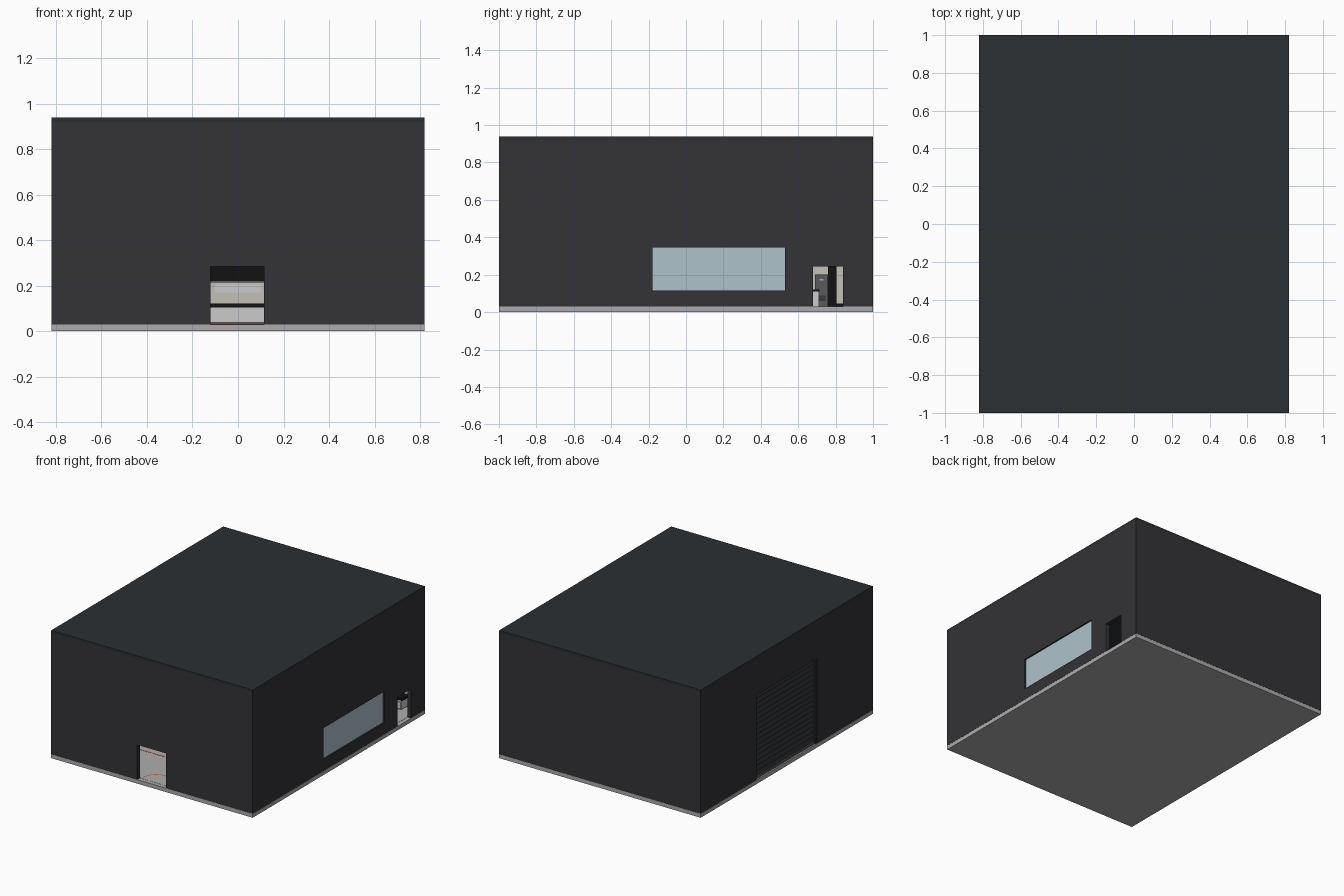
import bpy, math

if "Cube" in bpy.data.objects:
    bpy.data.objects.remove(bpy.data.objects["Cube"])

def mat(name, r, g, b, a=1):
    m = bpy.data.materials.new(name)
    m.diffuse_color = (r, g, b, a)
    m.use_nodes = True
    m.node_tree.nodes["Principled BSDF"].inputs["Base Color"].default_value = m.diffuse_color
    return m

WALL = mat("charcoal_cladding", .033, .033, .037)
ROOF = mat("roof_metal", .024, .029, .033)
CONC = mat("concrete", .42, .41, .42)
FLOOR = mat("pale_floor", .42, .42, .42)
CREAM = mat("cream_lining", .55, .53, .47)
WHITE = mat("white_cabinet", .62, .62, .63)
BLACK = mat("black", .006, .006, .006)
STEEL = mat("grey_steel", .1, .1, .11)
SLAT = mat("shutter_grey", .04, .042, .046)
ORANGE = mat("orange_paint", .6, .13, .04)
GLASS = mat("window_glass", .42, .55, .6, .6)

def box(name, x, y, z, m):
    """Box from (min, max) ranges."""
    bpy.ops.mesh.primitive_cube_add(size=1)
    o = bpy.context.object
    o.name = name
    for v in o.data.vertices:
        v.co = [(r[0] + r[1]) / 2 + c * (r[1] - r[0]) for c, r in zip(v.co, (x, y, z))]
    o.data.materials.append(m)
    return o

X, Y, T, F = .82, 1.0, .03, .03   # half width, half depth, wall thickness, floor level

# slab, roof and the hollow wall shell with its four openings
box("floor_slab", (-X, X), (-Y, Y), (0, F - .001), CONC)
box("interior_floor", (-X + T, X - T), (-Y + T, Y - T), (F - .001, F), FLOOR)
box("roof", (-X, X), (-Y, Y), (.92, .94), ROOF)
shell = box("wall_shell", (-X, X), (-Y, Y), (F, .92), WALL)

cutters = [
    box("room_cutter", (-X + T, X - T), (-Y + T, Y - T), (0, 1), CREAM),
    box("front_door_cutter", (-.12, .115), (-1.1, -.9), (0, .285), WALL),
    box("side_door_cutter", (.7, .9), (.68, .84), (0, .245), WALL),
    box("window_cutter", (.7, .9), (-.18, .53), (.115, .345), WALL),
    box("shutter_cutter", (-.9, -.7), (-.35, .36), (0, .655), WALL),
]
for c in cutters:
    c.hide_render = True
    c.hide_set(True)
    mod = shell.modifiers.new(c.name, 'BOOLEAN')
    mod.operation = 'DIFFERENCE'
    mod.solver = 'EXACT'
    mod.material_mode = 'TRANSFER'
    mod.object = c
bpy.context.view_layer.objects.active = shell
for mod in list(shell.modifiers):
    bpy.ops.object.modifier_apply(modifier=mod.name)
for c in cutters:
    bpy.data.objects.remove(c)

# side window pane
box("window_pane", (X - .015, X - .01), (-.18, .53), (.115, .345), GLASS)

# roller shutter: overlapping slats, guide rails and bottom bar
n, z0, z1 = 16, .045, .655
h = (z1 - z0) / n
box("shutter_backing", (-X + .02, -X + .026), (-.35, .36), (F, z1), SLAT)
for i in range(n):
    box("shutter_slat", (-X + .014, -X + .021), (-.345, .355),
        (z0 + i * h + .005, z0 + (i + 1) * h), SLAT)
box("shutter_bottom_bar", (-X + .01, -X + .022), (-.345, .355), (F, z0), STEEL)
for y in (-.35, .345):
    box("shutter_rail", (-X + .004, -X + .024), (y, y + .015), (F, z1), WALL)

# back wall counter run with cupboards and wall units
B = Y - T
box("counter_base", (-.6, .7), (B - .07, B), (.038, .105), WHITE)
box("counter_plinth", (-.59, .69), (B - .06, B), (F, .038), STEEL)
box("counter_top", (-.61, .71), (B - .075, B), (.105, .122), BLACK)
for i in range(6):
    x = -.6 + i * 1.3 / 6
    box("cupboard_front", (x + .003, x + 1.3 / 6 - .003), (B - .074, B - .07), (.04, .092), WHITE)
box("pinboard", (-.1, .1), (B - .004, B), (.17, .208), WHITE)
box("wall_rail", (-.6, .7), (B - .012, B), (.213, .22), STEEL)
box("dark_wall_band", (-.6, .7), (B - .01, B), (.22, .31), BLACK)

# left wall locker, dark column and workbench
L = -X + T
box("locker", (L, L + .08), (.69, .76), (F, .2), STEEL)
box("locker_vent", (L + .08, L + .082), (.705, .745), (.06, .09), SLAT)
box("locker_handle", (L + .08, L + .085), (.715, .735), (.17, .178), CONC)
box("dark_column", (L, L + .06), (.76, .805), (F, .245), BLACK)
box("skirting", (L, L + .008), (.805, B), (F, .045), BLACK)
box("workbench_base", (L, L + .1), (.42, .71), (F, .11), WHITE)
box("workbench_top", (L, L + .105), (.415, .715), (.11, .12), BLACK)

# floor marking: outline, cross lines and a curved line by the front door
for x in (-.6, .6):
    box("floor_line_side", (x - .005, x + .005), (-.6, .84), (F, F + .001), ORANGE)
for y in (-.6, .84):
    box("floor_line_end", (-.605, .605), (y - .005, y + .005), (F, F + .001), ORANGE)
R, S = .2, 24
ring = [(r * math.cos(math.pi * i / S), -.95 + r * math.sin(math.pi * i / S), F + .001)
        for i in range(S + 1) for r in (R - .1, R - .09)]
me = bpy.data.meshes.new("floor_line_arc")
me.from_pydata(ring, [], [(2 * i, 2 * i + 1, 2 * i + 3, 2 * i + 2) for i in range(S)])
me.materials.append(ORANGE)
bpy.context.collection.objects.link(bpy.data.objects.new("floor_line_arc", me))
